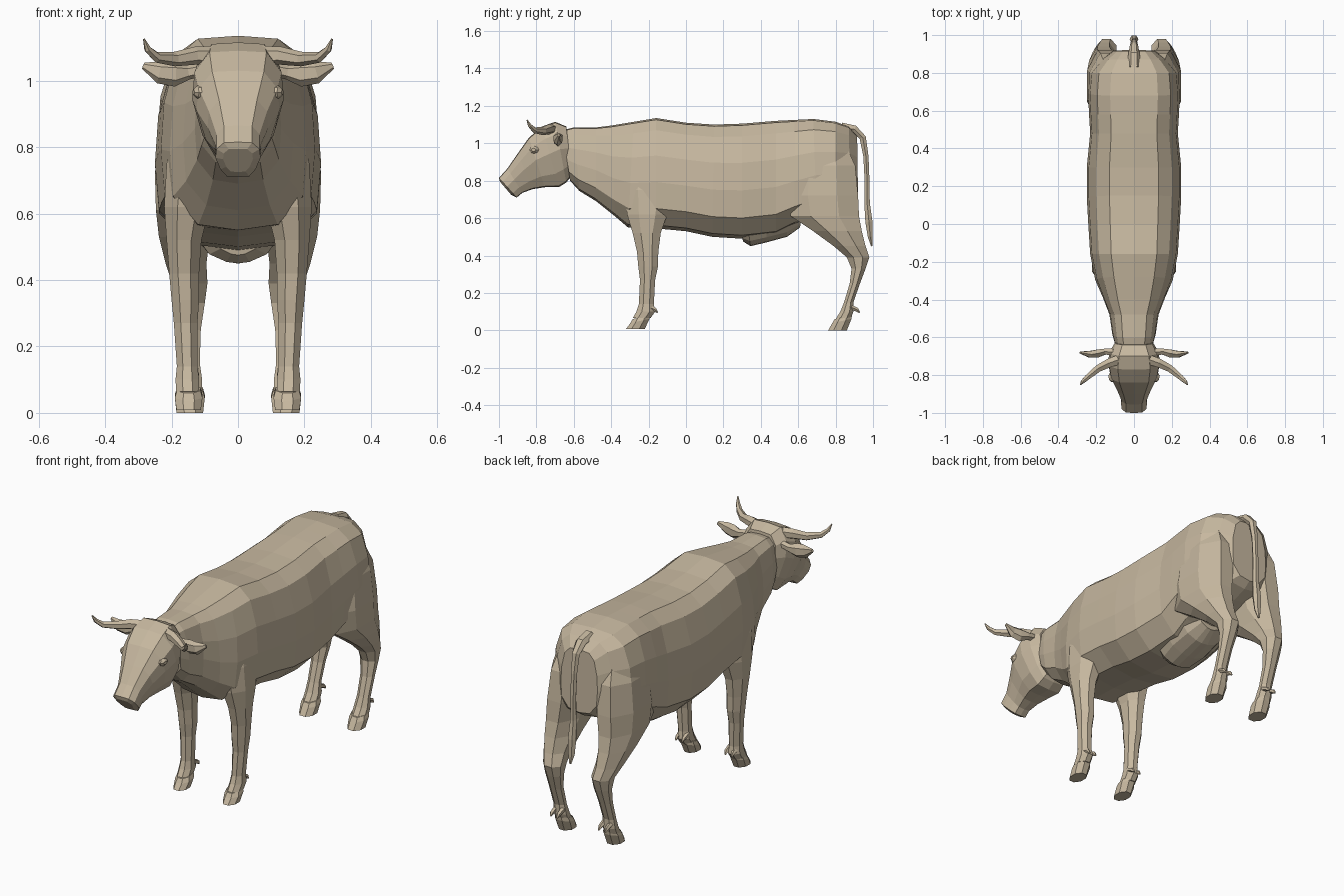
import bpy, bmesh, math
from mathutils import Vector

hide = bpy.data.materials.new("tan hide")
hide.diffuse_color = (0.57, 0.48, 0.35, 1)


def loft(name, rings, mirror=False):
    """Skin a list of equal-length point rings, capped at both ends."""
    bm = bmesh.new()
    vs = [[bm.verts.new(p) for p in r] for r in rings]
    n = len(vs[0])
    for a, b in zip(vs, vs[1:]):
        for i in range(n):
            j = (i + 1) % n
            bm.faces.new((a[i], a[j], b[j], b[i]))
    bm.faces.new(vs[0])
    bm.faces.new(vs[-1])
    bmesh.ops.recalc_face_normals(bm, faces=bm.faces)
    me = bpy.data.meshes.new(name)
    bm.to_mesh(me)
    bm.free()
    me.materials.append(hide)
    ob = bpy.data.objects.new(name, me)
    bpy.context.collection.objects.link(ob)
    if mirror:
        ob.modifiers.new("mirror", 'MIRROR').use_mirror_merge = False
    return ob


def slice_ring(st, half):
    """Symmetric section between a top and a bottom point; half = (width, height) fractions."""
    yt, zt, yb, zb, w = st
    def pt(s, f):
        return (s[0], yb + (yt - yb) * f, zb + (zt - zb) * f)
    right = [pt((fx * w,), f) for fx, f in half]
    left = [(-x, y, z) for x, y, z in right[-2:0:-1]]
    return right + left


def leg_ring(z, y0, y1, x0, x1, tilt=0.0, n=8):
    """Flat octagon filling the given y and x extents; tilt lifts the back."""
    k = 1 / math.cos(math.pi / n)
    out = []
    for i in range(n):
        a = 2 * math.pi * (i + .5) / n
        s = k * math.sin(a)
        out.append(((x0 + x1) / 2 + (x1 - x0) / 2 * k * math.cos(a),
                    (y0 + y1) / 2 + (y1 - y0) / 2 * s, z + tilt * s))
    return out


def tube(name, path, side, mirror=False, n=6):
    """Tube along (x, y, z, radius across, radius along side)."""
    pts = [Vector(p[:3]) for p in path]
    rings = []
    for i, p in enumerate(pts):
        t = (pts[min(i + 1, len(pts) - 1)] - pts[max(i - 1, 0)]).normalized()
        u = (Vector(side) - t * t.dot(Vector(side))).normalized()
        v = t.cross(u)
        rings.append([p + u * path[i][4] * math.cos(2 * math.pi * k / n)
                      + v * path[i][3] * math.sin(2 * math.pi * k / n) for k in range(n)])
    return loft(name, rings, mirror)


# Trunk and neck
trunk_half = [(0, 1), (.52, .985), (.8, .89), (.96, .66), (1, .42), (.95, .18), (.58, .03), (0, 0)]
trunk = [(-.66, 1.07, -.62, .80, .10), (-.60, 1.085, -.57, .745, .115), (-.48, 1.085, -.48, .69, .13),
         (-.40, 1.095, -.38, .61, .165), (-.28, 1.115, -.31, .55, .205), (-.16, 1.135, -.16, .545, .232),
         (0, 1.11, 0, .53, .242), (.15, 1.10, .14, .50, .25), (.30, 1.105, .30, .49, .25),
         (.48, 1.12, .48, .51, .232), (.58, 1.125, .58, .56, .238), (.68, 1.13, .70, .61, .243),
         (.80, 1.115, .80, .64, .232), (.87, 1.09, .88, .67, .17), (.915, 1.04, .92, .70, .11)]
loft("trunk", [slice_ring(s, trunk_half) for s in trunk])

# Head
head_half = [(0, 1), (.62, .985), (.95, .80), (1, .55), (.78, .22), (.5, .02), (0, 0)]
head = [(-.995, .795, -.935, .725, .045), (-1.0, .815, -.905, .71, .068), (-.955, .865, -.875, .735, .068),
        (-.90, .945, -.82, .755, .092), (-.84, 1.03, -.755, .765, .125), (-.77, 1.09, -.68, .765, .138),
        (-.70, 1.115, -.64, .79, .128), (-.64, 1.09, -.61, .83, .10)]
loft("head", [slice_ring(s, head_half) for s in head])

# Eyes
tube("eye", [(.105, -.81, .965, .028, .022), (.122, -.812, .965, .026, .02), (.134, -.815, .965, .012, .009)],
     (0, 0, 1), True, 8)

# Horns
tube("horn", [(.07, -.715, 1.075, .03, .03), (.13, -.735, 1.075, .027, .027), (.19, -.765, 1.065, .022, .022),
              (.245, -.81, 1.07, .016, .016), (.272, -.835, 1.095, .011, .011), (.283, -.85, 1.125, .003, .003)],
     (0, 0, 1), True)

# Ears
tube("ear", [(.10, -.68, 1.035, .022, .02), (.15, -.675, 1.025, .018, .022), (.19, -.685, 1.02, .024, .038),
             (.235, -.69, 1.025, .02, .034), (.285, -.68, 1.045, .006, .01)], (0, 0, 1), True)

# Front legs
front = [(.90, -.30, -.12, .06, .18), (.75, -.33, -.08, .06, .215), (.62, -.315, -.10, .085, .222),
         (.52, -.285, -.135, .11, .215), (.42, -.262, -.148, .117, .207), (.34, -.255, -.15, .117, .20),
         (.27, -.246, -.165, .122, .193), (.14, -.252, -.172, .122, .184), (.10, -.265, -.165, .117, .188),
         (.065, -.285, -.19, .117, .186)]
loft("front_leg", [leg_ring(*r) for r in front], True)

# Hind legs with thighs
hind = [(.98, .60, .86, .06, .20), (.88, .56, .905, .04, .235), (.72, .54, .92, .05, .25),
        (.61, .56, .925, .07, .247), (.53, .68, .94, .085, .238), (.45, .79, .96, .095, .218),
        (.39, .86, .98, .092, .198), (.33, .885, .96, .10, .19), (.25, .875, .93, .112, .184),
        (.15, .845, .895, .115, .182), (.10, .825, .895, .108, .186), (.06, .80, .88, .108, .186)]
loft("hind_leg", [leg_ring(*r) for r in hind], True)

# Hooves: flared blocks with a raised heel collar, and dewclaws behind
for name, y, x0, x1, base in (("front", -.32, .107, .19, .008), ("hind", .76, .10, .19, 0)):
    loft(name + "_hoof", [leg_ring(.072, y + .035, y + .128, x0 + .006, x1 - .006, .012),
                          leg_ring(.05, y + .022, y + .125, x0, x1, .012),
                          leg_ring(base, y, y + .10, x0 + .005, x1 - .005)], True)
    for k in (-1, 1):
        cx = (x0 + x1) / 2 + k * .02
        tube(name + "_dewclaw", [(cx, y + .12, .125, .014, .014), (cx, y + .155, .11, .011, .011),
                                 (cx, y + .168, .095, .004, .004)], (1, 0, 0), True, 5)

# Tail
tube("tail", [(0, .83, 1.085, .03, .035), (0, .90, 1.075, .024, .03), (0, .945, 1.03, .02, .022),
              (0, .962, .93, .016, .018), (0, .968, .80, .015, .016), (0, .968, .68, .017, .018),
              (0, .978, .58, .022, .024), (0, .985, .50, .015, .02), (0, .994, .45, .005, .006)], (1, 0, 0))

# Udder
udder_half = [(0, 1), (.75, .95), (1, .6), (.75, .25), (.3, .04), (0, 0)]
udder = [(.29, .55, .305, .475, .07), (.33, .56, .345, .45, .115), (.43, .58, .43, .47, .135),
         (.54, .60, .54, .50, .125), (.62, .63, .61, .55, .08)]
loft("udder", [slice_ring(s, udder_half) for s in udder])
